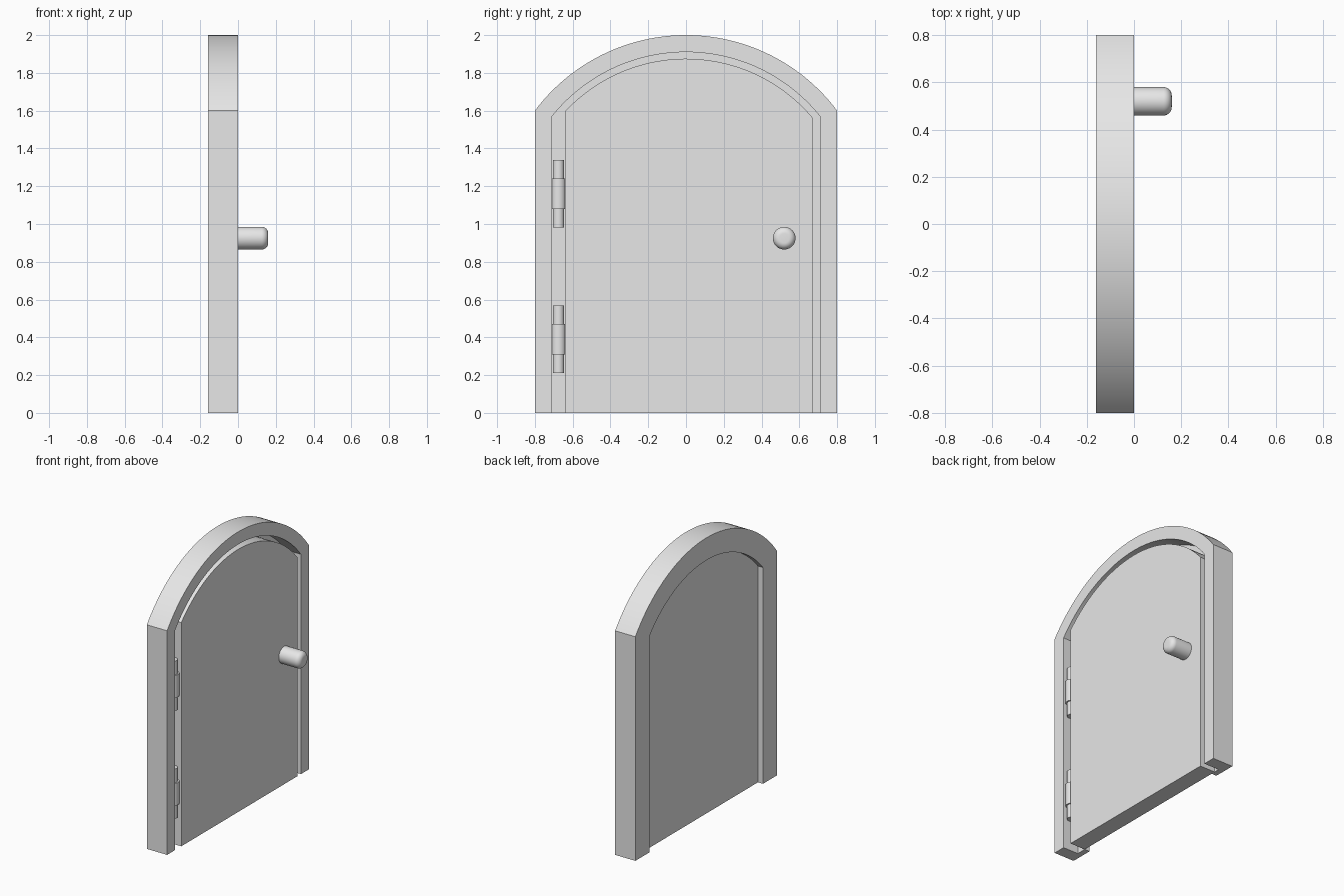
import bpy, bmesh, math

cube = bpy.data.objects.get("Cube")
if cube:
    bpy.data.objects.remove(cube)

GREY = (0.8, 0.8, 0.8, 1)
mat = bpy.data.materials.new("plain grey")
mat.use_nodes = True
mat.diffuse_color = GREY
mat.node_tree.nodes["Principled BSDF"].inputs["Base Color"].default_value = GREY

ARCH_Z = 1.0     # centre height of every arch
STEPS = 48


def outline(right, left, radius):
    """Arched outline as (y, z), from the right foot over the top to the left foot."""
    a, b = math.asin(right / radius), math.asin(left / radius)
    pts = [(right, 0)]
    for i in range(STEPS + 1):
        t = a + (b - a) * i / STEPS
        pts.append((radius * math.sin(t), ARCH_Z + radius * math.cos(t)))
    return pts + [(left, 0)]


def finish(name, bm):
    bmesh.ops.recalc_face_normals(bm, faces=bm.faces)
    mesh = bpy.data.meshes.new(name)
    bm.to_mesh(mesh)
    bm.free()
    mesh.materials.append(mat)
    obj = bpy.data.objects.new(name, mesh)
    bpy.context.collection.objects.link(obj)
    bpy.ops.object.select_all(action="DESELECT")
    obj.select_set(True)
    bpy.context.view_layer.objects.active = obj
    bpy.ops.object.shade_smooth_by_angle(angle=math.radians(30))
    return obj


def loft(name, rings, closed, caps):
    """Skin a list of equally long point rings."""
    bm = bmesh.new()
    rows = [[bm.verts.new(p) for p in ring] for ring in rings]
    n = len(rows[0])
    pairs = list(zip(rows, rows[1:]))
    if closed:
        pairs.append((rows[-1], rows[0]))
    for r0, r1 in pairs:
        for i in range(n if caps == "ends" else n - 1):
            j = (i + 1) % n
            bm.faces.new((r0[i], r0[j], r1[j], r1[i]))
    if caps == "ends":
        bm.faces.new(rows[0])
        bm.faces.new(rows[-1])
    else:
        bm.faces.new([r[0] for r in rows])
        bm.faces.new([r[-1] for r in rows])
    return finish(name, bm)


# Frame: an L-shaped section with a stop at the back, swept over the arch
section = [(0, 0), (0.09, 0), (0.09, -0.12), (0.16, -0.12), (0.16, -0.16), (0, -0.16)]
loft("door_frame",
     [[(x, y, z) for y, z in outline(0.8 - d, d - 0.8, 1 - d)] for d, x in section],
     closed=True, caps="feet")

# Door leaf, with a wider gap on the hinge side
loft("door_leaf",
     [[(x, y, z) for y, z in outline(0.67, -0.64, 0.875)] for x in (0, -0.12)],
     closed=False, caps="ends")


def turned(name, profile, place, sides=32):
    """Turn a (radius, height) profile and map it into position."""
    rings = []
    for r, h in profile:
        rings.append([place(r * math.cos(2 * math.pi * i / sides),
                            r * math.sin(2 * math.pi * i / sides), h) for i in range(sides)])
    return loft(name, rings, closed=False, caps="ends")


# Hinges: a pin through a thicker middle knuckle
for name, z in (("lower", 0.39), ("upper", 1.16)):
    for part, r, half in (("pin", 0.03, 0.178), ("knuckle", 0.04, 0.08)):
        turned(f"{name}_hinge_{part}", [(r, -half), (r, half)],
               lambda u, v, h: (u - 0.04, v - 0.675, z + h))

# Knob: a short cylinder with a rounded tip
ROUND = 0.035
tip = [(0.06 - ROUND + ROUND * math.cos(t), 0.16 - ROUND + ROUND * math.sin(t))
       for t in (math.pi / 2 * i / 8 for i in range(9))]
turned("door_knob", [(0.06, -0.01)] + tip, lambda u, v, h: (h, 0.52 + u, 0.925 + v))
